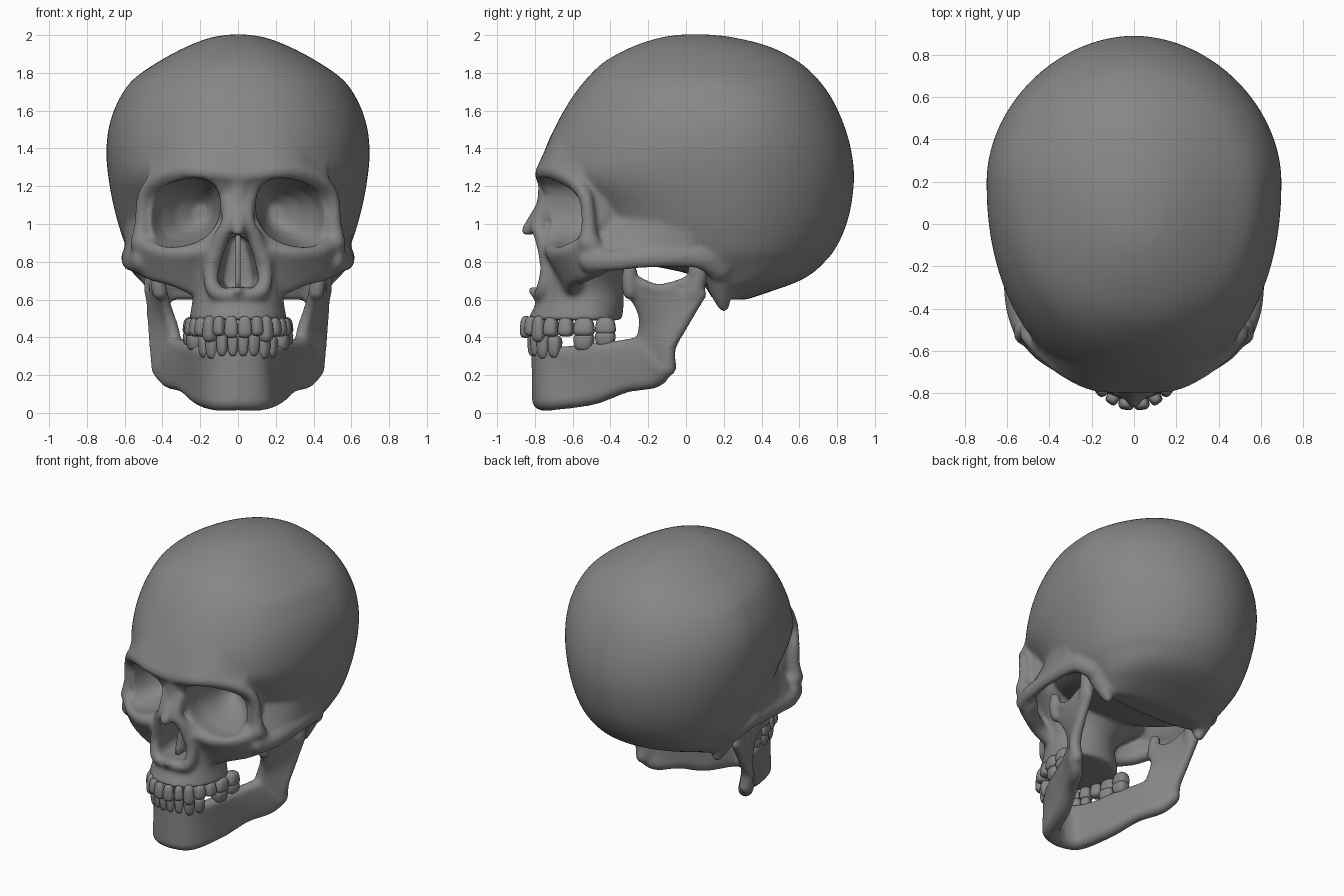
import bpy, bmesh, math
from mathutils import Vector

bone = bpy.data.materials.new("dark_grey")
bone.diffuse_color = (.24, .24, .24, 1)

def spline(pts, n):
    """Catmull-Rom resampling of equally long tuples."""
    out = []
    for i in range(len(pts) - 1):
        p0, p1 = pts[max(i - 1, 0)], pts[i]
        p2, p3 = pts[i + 1], pts[min(i + 2, len(pts) - 1)]
        for k in range(n):
            t = k / n
            out.append(tuple(0.5 * (2 * b + (c - a) * t + (2 * a - 5 * b + 4 * c - d) * t * t
                                    + (3 * b - a - 3 * c + d) * t ** 3)
                             for a, b, c, d in zip(p0, p1, p2, p3)))
    return out + [tuple(pts[-1])]

def power(v, e):
    return math.copysign(abs(v) ** e, v)

def add(part, verts, faces):
    base = len(part[0])
    part[0].extend(verts)
    part[1].extend([base + i for i in f] for f in faces)

def loft(part, rings):
    n = len(rings[0])
    faces = [(r * n + i, r * n + (i + 1) % n, (r + 1) * n + (i + 1) % n, (r + 1) * n + i)
             for r in range(len(rings) - 1) for i in range(n)]
    faces += [tuple(range(n)), tuple(range((len(rings) - 1) * n, len(rings) * n))]
    add(part, [p for r in rings for p in r], faces)

def head_loft(part, levels, ef):
    """Horizontal sections: z, front y, back y, half width, y of widest point."""
    rings = []
    for z, yf, yb, w, ym in spline(levels, 4):
        ring = []
        for i in range(72):
            a = 2 * math.pi * i / 72
            c, s = math.cos(a), math.sin(a)
            d, e = (yb - ym, 1.04) if s > 0 else (ym - yf, ef)
            ring.append((w * power(c, e), ym + d * power(s, e), z))
        rings.append(ring)
    loft(part, rings)

# unit sphere template
bm = bmesh.new()
bmesh.ops.create_icosphere(bm, subdivisions=3, radius=1)
bm.verts.index_update()
BALL = [v.co.copy() for v in bm.verts]
BALL_FACES = [[v.index for v in f.verts] for f in bm.faces]
bm.free()

def sheet(part, a, b=None, flat=1.0):
    """Mirrored bone: balls (x, y, z, r) along one curve, or filling between two."""
    rows = [spline(a, 8)]
    if b:
        other = spline(b, 8)
        rows = [[tuple(p + (q - p) * k / 10 for p, q in zip(m, o)) for m, o in zip(rows[0], other)]
                for k in range(11)]
    for row in rows:
        for x, y, z, r in row:
            for s in (1, -1):
                add(part, [(s * x + v.x * r * flat, y + v.y * r, z + v.z * r) for v in BALL], BALL_FACES)

def make(name, part):
    me = bpy.data.meshes.new(name)
    me.from_pydata(part[0], [], part[1])
    b = bmesh.new()
    b.from_mesh(me)
    bmesh.ops.recalc_face_normals(b, faces=b.faces[:])
    b.to_mesh(me)
    b.free()
    me.shade_smooth()
    me.materials.append(bone)
    ob = bpy.data.objects.new(name, me)
    bpy.context.collection.objects.link(ob)
    return ob

def fuse(ob, cutter=None):
    """Melt the overlapping pieces into one skin, carve it, soften it."""
    def remesh(size):
        m = ob.modifiers.new("remesh", 'REMESH')
        m.mode = 'VOXEL'
        m.voxel_size = size
    remesh(0.013)
    if cutter:
        m = ob.modifiers.new("carve", 'BOOLEAN')
        m.operation = 'DIFFERENCE'
        m.solver = 'EXACT'
        m.object = cutter
        remesh(0.0125)
    m = ob.modifiers.new("soften", 'SMOOTH')
    m.factor = 0.5
    m.iterations = 8
    bpy.context.view_layer.update()
    me = bpy.data.meshes.new_from_object(ob.evaluated_get(bpy.context.evaluated_depsgraph_get()))
    ob.modifiers.clear()
    ob.data = me
    me.shade_smooth()
    me.materials.clear()
    me.materials.append(bone)

# cranium
skull = ([], [])
head_loft(skull, [
    (2.003, -.02, .12, .04, .05), (1.988, -.13, .25, .14, .06), (1.94, -.28, .44, .27, .1),
    (1.86, -.43, .595, .42, .13), (1.765, -.53, .70, .555, .16), (1.66, -.61, .775, .63, .19),
    (1.53, -.685, .835, .68, .2), (1.39, -.747, .875, .697, .2), (1.25, -.77, .89, .687, .2),
    (1.10, -.62, .875, .66, .2), (.97, -.52, .84, .625, .2), (.86, -.42, .785, .585, .2),
    (.80, -.28, .735, .55, .2), (.74, .0, .67, .50, .25), (.69, .08, .58, .465, .25),
    (.64, .12, .44, .42, .22), (.60, .14, .32, .38, .2)], 0.92)
# face block: forehead, orbit region, upper jaw
head_loft(skull, [
    (1.38, -.74, -.2, .40, -.45), (1.30, -.785, -.2, .45, -.45), (1.22, -.775, -.2, .48, -.45),
    (1.12, -.735, -.2, .48, -.45), (1.0, -.72, -.25, .49, -.45), (.90, -.735, -.3, .46, -.47),
    (.83, -.745, -.33, .36, -.5), (.75, -.755, -.33, .28, -.53), (.65, -.77, -.33, .24, -.55),
    (.57, -.80, -.33, .245, -.53), (.49, -.84, -.34, .26, -.52)], 0.93)
# brow ridge and outer orbit rim, blended up into the forehead
sheet(skull, [(0, -.755, 1.255, .045), (.17, -.75, 1.275, .045), (.3, -.695, 1.28, .045),
              (.42, -.61, 1.24, .042), (.495, -.535, 1.15, .038), (.51, -.515, 1.0, .04),
              (.515, -.52, .9, .055)])
sheet(skull, [(0, -.755, 1.26, .045), (.17, -.745, 1.28, .045), (.3, -.69, 1.285, .045), (.44, -.57, 1.23, .042)],
      [(0, -.675, 1.46, .04), (.14, -.665, 1.46, .04), (.28, -.605, 1.46, .04), (.42, -.485, 1.43, .04)])
# cheekbone plate from the lower orbit rim down to the jaw
sheet(skull, [(.52, -.50, .90, .05), (.42, -.61, .855, .05), (.28, -.69, .845, .045), (.15, -.715, .87, .04)],
      [(.505, -.46, .775, .05), (.44, -.53, .745, .05), (.33, -.59, .715, .05), (.21, -.60, .66, .05)])
sheet(skull, [(.12, -.70, .93, .04), (.15, -.72, .85, .045)])
# cheek arch and the side wall rising from it
sheet(skull, [(.52, -.5, .81, .07), (.57, -.38, .805, .055), (.583, -.22, .815, .05),
              (.578, -.06, .825, .055), (.56, .08, .82, .06), (.51, .17, .76, .06)], flat=.7)
sheet(skull, [(.50, -.44, .87, .035), (.55, -.30, .855, .035), (.565, -.15, .855, .035), (.565, .02, .86, .035)],
      [(.40, -.42, 1.02, .035), (.46, -.32, 1.02, .035), (.54, -.15, 1.03, .035), (.58, .02, 1.03, .035)])
# bony point behind the ear
sheet(skull, [(.46, .17, .77, .08), (.42, .18, .67, .065), (.39, .2, .565, .032)])
# nose bridge, opening frame and lower spine
sheet(skull, [(0, -.735, 1.2, .05), (0, -.75, 1.1, .045), (0, -.80, 1.01, .045), (0, -.838, .965, .035)])
sheet(skull, [(.045, -.73, 1.12, .045), (.05, -.78, 1.0, .042), (.085, -.765, .94, .042), (.115, -.745, .86, .042),
              (.145, -.735, .75, .04), (.12, -.76, .64, .04), (.0, -.78, .625, .035)])
sheet(skull, [(0, -.77, .64, .03), (0, -.822, .648, .022)])

# carving tools: eye sockets and nose opening
tool = ([], [])
for s in (1, -1):
    rings = []
    for y, cx, rx, rz in ((-1.05, .29, .2, .178), (-.6, .29, .195, .176), (-.47, .265, .15, .14),
                          (-.38, .23, .1, .1), (-.32, .2, .04, .05)):
        ring = []
        for i in range(40):
            a = 2 * math.pi * i / 40
            dx, dz = rx * power(math.cos(a), .85), rz * power(math.sin(a), .85)
            ring.append((s * (cx + dx), y, 1.06 + dz - .2 * dx))
        rings.append(ring)
    loft(tool, rings)
half = [(0, .945), (.05, .92), (.085, .82), (.11, .71), (.085, .66), (0, .668)]
outline = half + [(-x, z) for x, z in half[-2:0:-1]]
loft(tool, [[(x * k, y, z) for x, z in outline] for y, k in ((-1.05, 1), (-.65, 1), (-.5, .7))])
cutter = make("socket_cutter", tool)
cutter.hide_render = True
fuse(make("skull", skull), cutter)
bpy.data.objects.remove(cutter)

# thin wall inside the nose
wall = ([], [])
loft(wall, [[(x, y, z) for y, z in ((-.70, .64), (-.70, .72), (-.67, .82), (-.70, .96), (-.47, .96), (-.47, .64))]
            for x in (-.012, .012)])
make("nasal_septum", wall)

# lower jaw: body, ramus, front and rear processes
jaw = ([], [])
sheet(jaw, [(0, -.76, .07, .058), (.12, -.71, .07, .058), (.2, -.5, .095, .055),
            (.28, -.32, .155, .05), (.36, -.17, .18, .05), (.412, -.115, .23, .045)],
      [(0, -.78, .31, .04), (.10, -.75, .31, .04), (.18, -.63, .315, .04),
       (.235, -.48, .33, .045), (.28, -.36, .34, .045), (.335, -.24, .36, .045)])
sheet(jaw, [(.33, -.25, .32, .04), (.345, -.22, .44, .035), (.375, -.23, .54, .032), (.41, -.30, .665, .03)],
      [(.415, -.095, .24, .045), (.43, -.09, .35, .04), (.445, -.02, .47, .035), (.455, .075, .63, .035)])
sheet(jaw, [(.415, -.295, .64, .042), (.425, -.30, .71, .042), (.43, -.295, .77, .035)])
sheet(jaw, [(.45, .04, .63, .045), (.45, .06, .70, .05), (.445, .07, .76, .06)])
# notch between the two processes
sheet(jaw, [(.422, -.27, .70, .03), (.435, -.14, .655, .03), (.448, .02, .70, .03)])
fuse(make("lower_jaw", jaw))

# teeth: rounded blocks set along half an arch and mirrored
def teeth(name, arch, specs, lean):
    part = ([], [])
    path = [Vector((x, y)) for x, y in spline(arch, 30)]
    length = [0.0]
    for p, q in zip(path, path[1:]):
        length.append(length[-1] + (q - p).length)
    pos = 0.0
    for width, depth, z, h, present in specs:
        target = pos + width / 2
        pos += width
        if not present:
            continue
        i = min(range(1, len(path) - 1), key=lambda k: abs(length[k] - target))
        t = (path[i + 1] - path[i - 1]).normalized()
        nrm = Vector((t.y, -t.x))
        for s in (1, -1):
            verts = []
            for v in BALL:
                u, d, w = power(v.x, .65), power(v.y, .7), power(v.z, .65)
                taper = 1 + .14 * w * lean
                p = path[i] + t * (u * width * .48 * taper) + nrm * (d * depth * taper)
                verts.append((s * p.x, p.y, z + w * h))
            add(part, verts, BALL_FACES)
    make(name, part)

teeth("upper_teeth", [(0, -.853), (.08, -.835), (.15, -.775), (.2, -.68), (.238, -.54), (.25, -.33)],
      [(.075, .03, .455, .058, 1), (.062, .03, .46, .052, 1), (.07, .036, .445, .07, 1),
       (.08, .042, .455, .052, 1), (.085, .042, .455, .052, 1), (.115, .045, .455, .05, 1),
       (.112, .045, .46, .048, 1)], -1)
teeth("lower_teeth", [(0, -.815), (.08, -.795), (.15, -.73), (.2, -.62), (.235, -.5), (.255, -.33)],
      [(.056, .028, .36, .06, 1), (.06, .028, .36, .06, 1), (.07, .036, .35, .066, 1),
       (.07, .038, .35, .06, 1), (.075, .04, .36, .05, 0), (.11, .045, .375, .05, 1),
       (.11, .045, .39, .045, 1)], 1)
